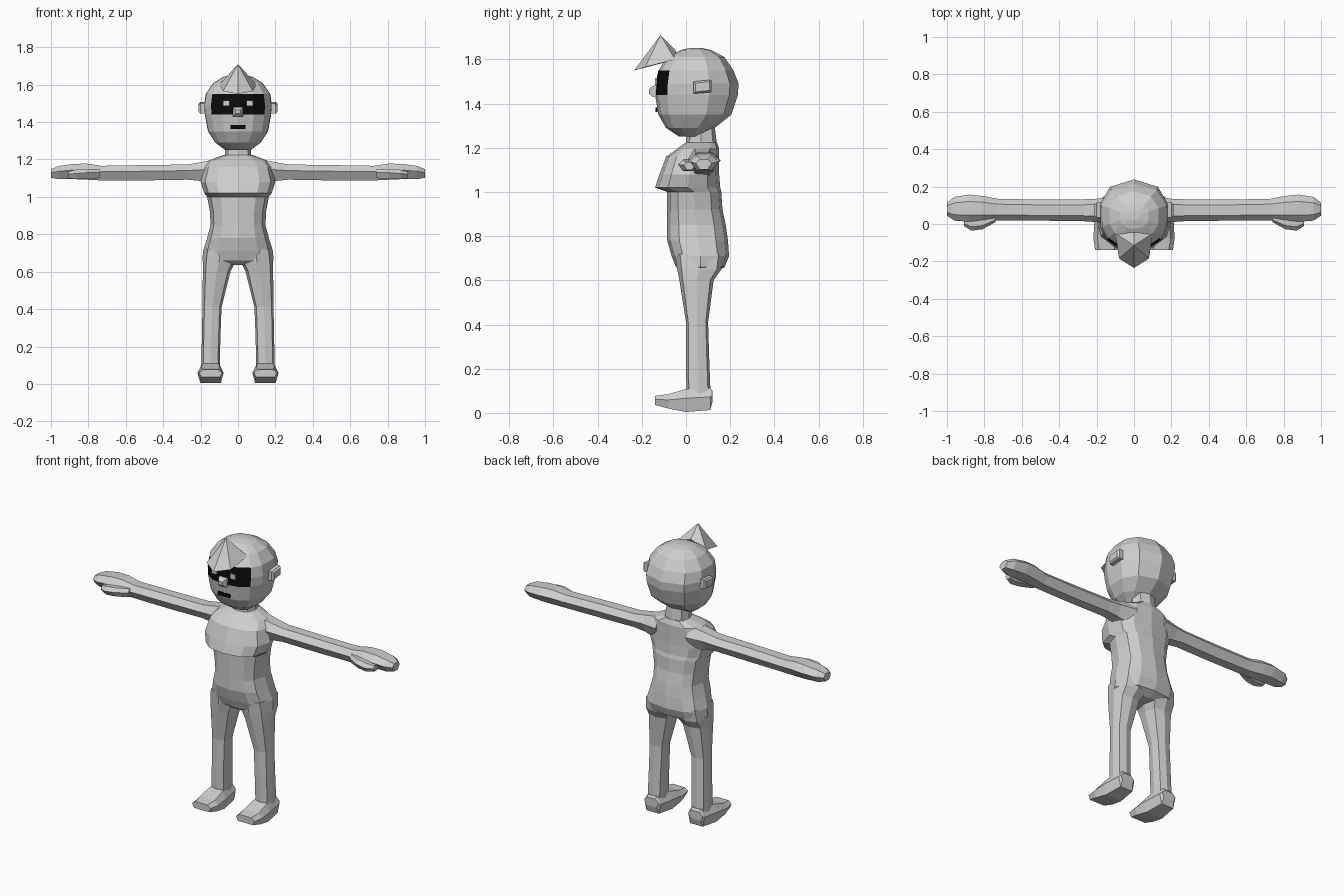
import bpy, bmesh, math
from mathutils import Vector

if "Cube" in bpy.data.objects:
    bpy.data.objects.remove(bpy.data.objects["Cube"])


def material(name, v):
    m = bpy.data.materials.new(name)
    m.diffuse_color = (v, v, v, 1)
    m.use_nodes = True
    m.node_tree.nodes["Principled BSDF"].inputs["Base Color"].default_value = m.diffuse_color
    return m


GREY = material("light grey", 0.62)
BLACK = material("black", 0.003)


def make(name, verts, faces, mat=GREY, mirror=False):
    me = bpy.data.meshes.new(name)
    me.from_pydata([tuple(v) for v in verts], [], faces)
    bm = bmesh.new()
    bm.from_mesh(me)
    bmesh.ops.recalc_face_normals(bm, faces=bm.faces)
    bm.to_mesh(me)
    bm.free()
    ob = bpy.data.objects.new(name, me)
    bpy.context.collection.objects.link(ob)
    me.materials.append(mat)
    if mirror:
        ob.modifiers.new("mirror", 'MIRROR')
    return ob


def loft(name, rings, **kw):
    """Skin a stack of equal-length rings and cap both ends."""
    n = len(rings[0])
    verts = [p for r in rings for p in r]
    faces = [(i * n + j, i * n + (j + 1) % n, (i + 1) * n + (j + 1) % n, (i + 1) * n + j)
             for i in range(len(rings) - 1) for j in range(n)]
    faces += [tuple(range(n)), tuple(range(len(verts) - n, len(verts)))]
    return make(name, verts, faces, **kw)


def box(name, x0, x1, y0, y1, z0, z1, **kw):
    rings = [[(x0, y, z0), (x1, y, z0), (x1, y, z1), (x0, y, z1)] for y in (y0, y1)]
    return loft(name, rings, **kw)


def full(half):
    """Mirror a list of half-circle angles, measured from the front."""
    return half + [-a for a in half[-2:0:-1]]


def oval(z, x0, x1, y0, y1, angles, p=2.5):
    """Rounded-square horizontal ring."""
    def f(t):
        return math.copysign(abs(t) ** (2 / p), t) if abs(t) > 1e-6 else 0
    cx, cy, rx, ry = (x0 + x1) / 2, (y0 + y1) / 2, (x1 - x0) / 2, (y1 - y0) / 2
    return [(cx + rx * f(math.sin(math.radians(a))),
             cy - ry * f(math.cos(math.radians(a))), z) for a in angles]


# torso: height, half width, front y, back y
BODY = full([0, 30, 58, 90, 122, 150, 180])
torso = [(1.225, .075, 0, .14), (1.195, .155, -.04, .15), (1.16, .18, -.09, .15),
         (1.08, .2, -.12, .15), (1.02, .18, -.14, .155), (1.0, .165, -.085, .16),
         (.92, .15, -.085, .165), (.85, .147, -.085, .18), (.78, .165, -.085, .19),
         (.71, .187, -.065, .195), (.66, .19, -.045, .175), (.635, .165, -.01, .13)]
loft("torso", [oval(z, -w, w, a, b, BODY) for z, w, a, b in torso])

# neck
loft("neck", [oval(z, -w, w, a, b, full([0, 45, 90, 135, 180]))
              for z, w, a, b in ((1.18, .085, -.01, .145), (1.23, .07, .0, .138), (1.3, .065, .005, .13))])

# head, with the eye band coloured on its front faces
head = [(1.25, .07, -.03, .06), (1.29, .125, -.09, .13), (1.35, .165, -.125, .205),
        (1.44, .183, -.14, .235), (1.49, .187, -.138, .238), (1.55, .178, -.125, .215),
        (1.61, .135, -.085, .175), (1.642, .08, -.025, .115), (1.652, .03, .02, .07)]
ob = loft("head", [oval(z, -w, w, a, b, full([0, 24, 48, 72, 105, 140, 180]), 2.3)
                   for z, w, a, b in head])
ob.data.materials.append(BLACK)
for f in ob.data.polygons:
    if 1.44 < f.center.z < 1.55 and f.center.y < -.05 and abs(f.center.x) < .14:
        f.material_index = 1

# face details
box("eyes", .045, .08, -.141, -.132, 1.485, 1.515, mirror=True)
box("mouth", -.04, .04, -.137, -.128, 1.362, 1.383, mat=BLACK)
loft("nose", [[(-w, y, 1.455 - h), (w, y, 1.455 - h), (w, y, 1.455 + h), (-w, y, 1.455 + h)]
              for y, w, h in ((-.12, .027, .028), (-.15, .025, .025), (-.168, .014, .01))])

# ears
loft("ears", [[(x, .035 + d, 1.445 + d), (x, .115 - d, 1.452 + d),
               (x, .115 - d, 1.508 - d), (x, .035 + d, 1.5 - d)]
              for x, d in ((.165, 0), (.2, 0), (.21, .008))], mirror=True)

# hair tuft: faceted fan around a raised peak
rim = [(0, -.235, 1.55), (.08, -.185, 1.565), (.1, -.05, 1.6),
       (0, -.045, 1.64), (-.1, -.05, 1.6), (-.08, -.185, 1.565)]
make("hair_tuft", [(0, -.115, 1.71)] + rim + [(0, -.1, 1.585)],
     [(0, i + 1, (i + 1) % 6 + 1) for i in range(6)] +
     [(7, (i + 1) % 6 + 1, i + 1) for i in range(6)])


# arms with hands: x, front y, back y, bottom z, top z
def hexagon(x, y0, y1, z0, z1):
    m, d = z0 + (z1 - z0) * .6, (y1 - y0) * .25
    return [(x, y0, m), (x, y0 + d, z0), (x, y1 - d, z0),
            (x, y1, m), (x, y1 - d, z1), (x, y0 + d, z1)]


arm = [(.1, .0, .15, 1.06, 1.205), (.2, .01, .135, 1.085, 1.185), (.27, .015, .132, 1.092, 1.173),
       (.5, .018, .13, 1.088, 1.17), (.73, .02, .135, 1.088, 1.166), (.81, .015, .15, 1.092, 1.178),
       (.88, .012, .157, 1.095, 1.176), (.96, .018, .145, 1.095, 1.165), (1.0, .045, .115, 1.102, 1.148)]
loft("arms", [hexagon(*r) for r in arm], mirror=True)
loft("thumbs", [hexagon(*r) for r in ((.74, .01, .06, 1.1, 1.15), (.81, -.028, .05, 1.098, 1.15),
                                      (.87, -.036, .05, 1.095, 1.145), (.91, -.01, .04, 1.1, 1.135))],
     mirror=True)

# legs: height, inner x, outer x, front y, back y
leg = [(.72, .012, .18, -.05, .17), (.65, .015, .188, -.04, .16), (.6, .04, .188, -.03, .125),
       (.41, .088, .19, .0, .1), (.25, .094, .193, .0, .105), (.06, .098, .197, .002, .112)]
loft("legs", [oval(z, a, b, c, d, full([0, 45, 90, 135, 180]), 3) for z, a, b, c, d in leg], mirror=True)


# feet: y, inner x, outer x, bottom z, top z
def sole(y, a, b, z0, z1):
    m = z0 + (z1 - z0) * .6
    return [(a + .012, y, z0), (b - .012, y, z0), (b, y, m),
            (b - .022, y, z1), (a + .022, y, z1), (a, y, m)]


foot = [(.12, .1, .195, .05, .1), (.11, .092, .2, .013, .112), (0, .08, .213, .004, .108),
        (-.08, .076, .217, .02, .085), (-.14, .085, .208, .036, .077)]
loft("feet", [sole(*r) for r in foot], mirror=True)
